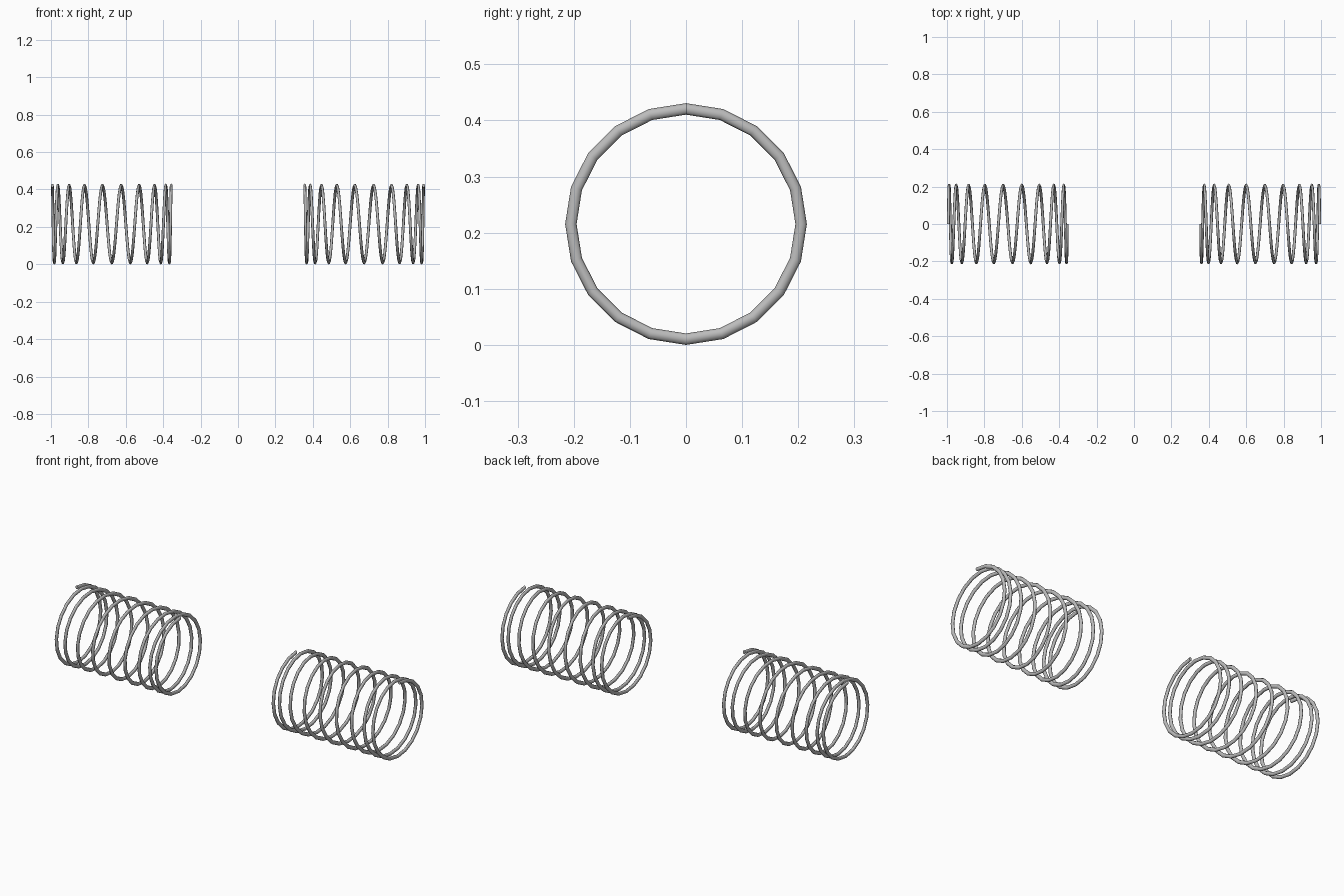
import bpy
import bmesh
import math

cube = bpy.data.objects.get("Cube")
if cube:
    bpy.data.objects.remove(cube, do_unlink=True)

TURNS, STEPS, SIDES = 9, 20, 8
COIL_R = 0.2052
WIRE_RADIAL, WIRE_AXIAL = 0.0102, 0.0077
OUTER_X, INNER_X = 0.9923, 0.357
AXIS_Z = COIL_R + WIRE_RADIAL

steel = bpy.data.materials.new("steel grey")
steel.use_nodes = True
grey = (0.5, 0.5, 0.5, 1)
steel.diffuse_color = grey
steel.node_tree.nodes["Principled BSDF"].inputs["Base Color"].default_value = grey


def wire_ring(bm, side, i):
    """One oval cross-section of the wire, i steps along the coil."""
    t = i / (TURNS * STEPS)
    ease = 0.85 * t * t * (3 - 2 * t) + 0.15 * t
    x = OUTER_X + (INNER_X - OUTER_X) * ease
    turn = 2 * math.pi * i / STEPS
    ring = []
    for s in range(SIDES):
        a = 2 * math.pi * s / SIDES
        radius = COIL_R + WIRE_RADIAL * math.cos(a)
        ring.append(bm.verts.new((side * (x + WIRE_AXIAL * math.sin(a)),
                                  radius * math.sin(turn),
                                  AXIS_Z + radius * math.cos(turn))))
    return ring


def spring(name, side):
    """Coil along x, wound tight at both ends and open in the middle."""
    bm = bmesh.new()
    rings = [wire_ring(bm, side, i) for i in range(TURNS * STEPS + 1)]
    for r0, r1 in zip(rings, rings[1:]):
        for s in range(SIDES):
            n = (s + 1) % SIDES
            bm.faces.new((r0[s], r0[n], r1[n], r1[s]))
    # Close the cut ends of the wire
    bm.faces.new(rings[0])
    bm.faces.new(rings[-1])
    bmesh.ops.recalc_face_normals(bm, faces=bm.faces)

    mesh = bpy.data.meshes.new(name)
    bm.to_mesh(mesh)
    bm.free()
    mesh.materials.append(steel)
    obj = bpy.data.objects.new(name, mesh)
    bpy.context.collection.objects.link(obj)
    bpy.ops.object.select_all(action="DESELECT")
    obj.select_set(True)
    bpy.context.view_layer.objects.active = obj
    bpy.ops.object.shade_smooth_by_angle(angle=math.radians(60))


spring("left_spring", 1)
spring("right_spring", -1)
